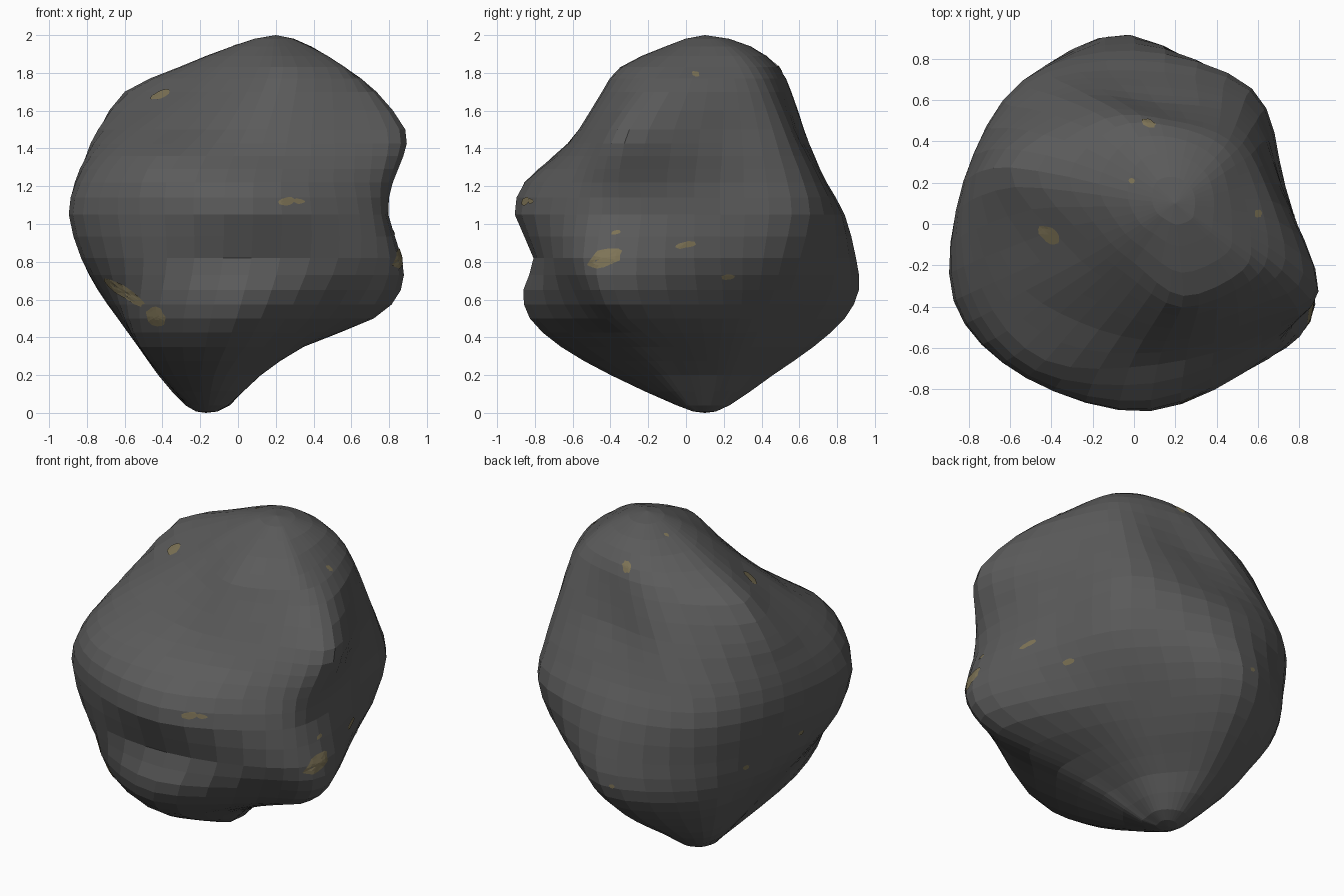
import bpy, bmesh, math, random
from mathutils import Vector
from mathutils.bvhtree import BVHTree

if "Cube" in bpy.data.objects:
    bpy.data.objects.remove(bpy.data.objects["Cube"])

random.seed(4)


def material(name, rgb):
    m = bpy.data.materials.new(name)
    m.diffuse_color = (*rgb, 1)
    m.use_nodes = True
    m.node_tree.nodes["Principled BSDF"].inputs["Base Color"].default_value = m.diffuse_color
    return m


stone = material("dark grey stone", (0.105, 0.105, 0.105))
gold = material("dull gold", (0.21, 0.175, 0.095))

# Boulder cross-sections: height, then a radius for each direction below
ANGLES = [-24, 14, 49, 90, 128, 166, 203, 235, 275, 315]
SECTIONS = [
    (0.04, .13, .13, .13, .13, .12, .11, .11, .13, .15, .15),
    (0.20, .31, .27, .27, .36, .35, .26, .25, .38, .50, .38),
    (0.35, .52, .43, .43, .60, .54, .41, .42, .62, .74, .59),
    (0.50, .88, .61, .57, .79, .71, .56, .58, .76, .88, .80),
    (0.65, .99, .70, .70, .89, .81, .70, .73, .82, .89, .88),
    (0.82, .95, .75, .80, .90, .87, .80, .88, .87, .81, .92),
    (1.05, .87, .75, .87, .84, .88, .85, .95, .91, .91, .91),
    (1.22, .89, .73, .82, .74, .83, .85, .91, .90, .86, .86),
    (1.36, .90, .68, .72, .64, .77, .86, .86, .84, .71, .80),
    (1.50, .86, .60, .62, .54, .70, .86, .75, .64, .62, .72),
    (1.70, .62, .48, .47, .44, .58, .79, .52, .46, .53, .58),
    (1.83, .40, .33, .36, .37, .47, .53, .38, .35, .45, .46),
    (1.94, .20, .19, .21, .24, .27, .24, .20, .18, .21, .22),
]
BOTTOM, TOP = Vector((-0.17, 0.1, 0)), Vector((0.2, 0.1, 2))


def axis(z):
    """Centre of the section at height z: leans to the two tips."""
    if z < 0.8:
        t, tip = min(1, (0.8 - z) / 0.6), BOTTOM
    else:
        t, tip = max(0, min(1, (z - 1.2) / 0.6)), TOP
    return Vector((tip.x * t, tip.y * t, z))


def mirrored(p, tip):
    return Vector((2 * tip.x - p.x, 2 * tip.y - p.y, p.z))


def spline(pts, steps, closed):
    """Smooth curve through the points; open curves round over both tips."""
    n = len(pts)
    if closed:
        ring = [pts[-1]] + pts + pts[:2]
    else:
        ring = [mirrored(pts[1], pts[0])] + pts + [mirrored(pts[-2], pts[-1])]
    out = []
    for i in range(n if closed else n - 1):
        a, b, c, d = ring[i:i + 4]
        for s in range(steps):
            t = s / steps
            out.append(0.5 * (2 * b + (c - a) * t + (2 * a - 5 * b + 4 * c - d) * t * t
                              + (3 * b - a - 3 * c + d) * t ** 3))
    return out if closed else out + [pts[-1]]


# Boulder: rings through the sections, closed at the two tips
rings = []
for z, *radii in SECTIONS:
    ring = [axis(z) + Vector((math.cos(math.radians(a)), math.sin(math.radians(a)), 0)) * r
            for a, r in zip(ANGLES, radii)]
    rings.append(spline(ring, 4, True))
seg = len(rings[0])
columns = [spline([BOTTOM] + [r[i] for r in rings] + [TOP], 2, False)[1:-1]
           for i in range(seg)]

bm = bmesh.new()
grid = [[bm.verts.new(p) for p in col] for col in columns]
low, high = bm.verts.new(BOTTOM), bm.verts.new(TOP)
for i in range(seg):
    a, b = grid[i], grid[(i + 1) % seg]
    bm.faces.new((low, b[0], a[0]))
    bm.faces.new((high, a[-1], b[-1]))
    for j in range(len(a) - 1):
        bm.faces.new((a[j], b[j], b[j + 1], a[j + 1]))
bmesh.ops.recalc_face_normals(bm, faces=bm.faces)
tree = BVHTree.FromBMesh(bm)
mesh = bpy.data.meshes.new("boulder")
bm.to_mesh(mesh)
bm.free()
mesh.materials.append(stone)
bpy.context.collection.objects.link(bpy.data.objects.new("boulder", mesh))

# Gold flecks: thin patches laid on the surface from one side
VIEWS = {
    "front": (lambda u, v: Vector((u, -5, v)), Vector((0, 1, 0))),
    "back": (lambda u, v: Vector((u, 5, v)), Vector((0, -1, 0))),
    "right": (lambda u, v: Vector((5, u, v)), Vector((-1, 0, 0))),
    "left": (lambda u, v: Vector((-5, u, v)), Vector((1, 0, 0))),
    "top": (lambda u, v: Vector((u, v, 5)), Vector((0, 0, -1))),
}
FLECKS = [  # side, centre, half sizes, tilt
    ("front", .26, 1.12, .045, .024, 10),
    ("front", -.60, .64, .13, .028, -35),
    ("front", -.43, .51, .06, .045, -45),
    ("right", -.43, .82, .10, .048, 22),
    ("right", -.37, .955, .026, .012, 15),
    ("right", 0, .89, .055, .018, 12),
    ("right", .22, .72, .038, .015, 0),
    ("right", -.82, 1.12, .015, .015, 0),
    ("top", .07, .485, .036, .020, -20),
    ("top", -.01, .21, .016, .014, 0),
    ("top", -.41, -.05, .058, .036, -42),
    ("top", .60, .05, .018, .020, 0),
    ("back", -.12, .66, .018, .014, 0),
    ("left", .40, .74, .022, .016, 0),
    ("left", .03, .85, .022, .016, 0),
]


def fleck(side, u, v, w, h, tilt):
    start, direction = VIEWS[side]
    ca, sa = math.cos(math.radians(tilt)), math.sin(math.radians(tilt))
    bm = bmesh.new()

    def drop(x, y):
        hit, normal, _, _ = tree.ray_cast(start(u + x * ca - y * sa, v + x * sa + y * ca),
                                          direction)
        return bm.verts.new(hit + normal * 0.004) if hit else None

    n = 14
    edge = [random.uniform(0.82, 1.1) for _ in range(n)]
    centre = drop(0, 0)
    loops = [[drop(w * k * e * math.cos(math.tau * i / n), h * k * e * math.sin(math.tau * i / n))
              for i, e in enumerate(edge)] for k in (0.35, 0.7, 1)]
    for i in range(n):
        j = (i + 1) % n
        faces = [(centre, loops[0][i], loops[0][j])]
        faces += [(a[i], b[i], b[j], a[j]) for a, b in zip(loops, loops[1:])]
        for f in faces:
            if all(f):
                bm.faces.new(f)
    bm.normal_update()
    for f in bm.faces:
        if f.normal.dot(direction) > 0:
            f.normal_flip()
    me = bpy.data.meshes.new("gold_fleck")
    bm.to_mesh(me)
    bm.free()
    me.materials.append(gold)
    bpy.context.collection.objects.link(bpy.data.objects.new("gold_fleck", me))


for spec in FLECKS:
    fleck(*spec)
